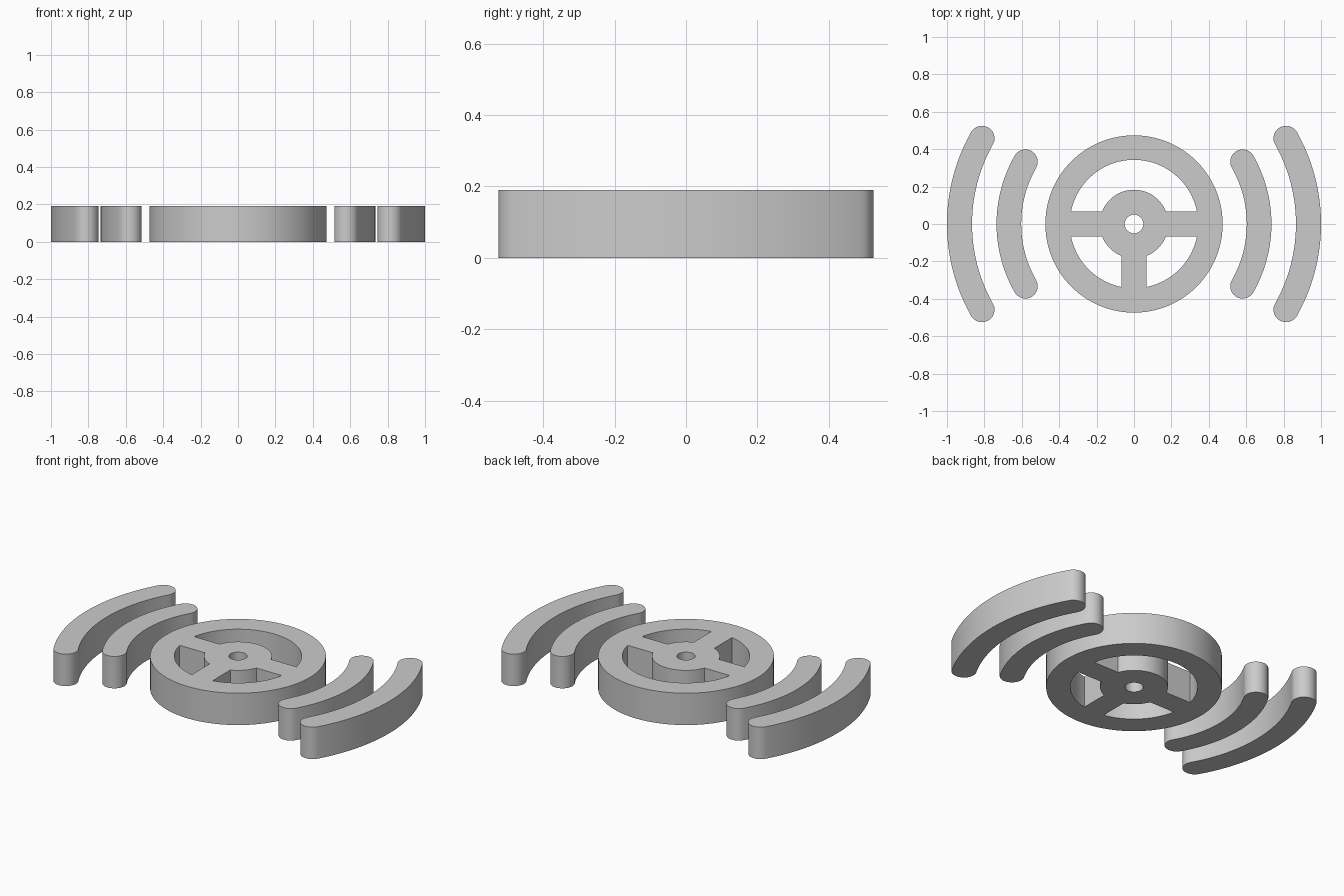
import bpy
import bmesh
from math import pi, sin, cos, asin, radians

old = bpy.data.objects.get("Cube")
if old:
    bpy.data.objects.remove(old, do_unlink=True)

HEIGHT = 0.19
RIM_OUT, RIM_IN, HUB, BORE = 0.474, 0.343, 0.183, 0.05
SPOKE_HALF = 0.068

grey = bpy.data.materials.new("plain grey")
grey.use_nodes = True
grey.diffuse_color = (0.6, 0.6, 0.6, 1)
grey.node_tree.nodes["Principled BSDF"].inputs["Base Color"].default_value = (0.6, 0.6, 0.6, 1)


def arc(radius, start, end, steps, cx=0, cy=0):
    angles = [start + (end - start) * i / steps for i in range(steps + 1)]
    return [(cx + radius * cos(a), cy + radius * sin(a)) for a in angles]


def circle(radius, steps):
    return arc(radius, 0, 2 * pi, steps)[:-1]


def slab(name, outlines):
    """Fill flat outlines (inner loops become holes) and give them thickness."""
    curve = bpy.data.curves.new(name, "CURVE")
    curve.dimensions = "2D"
    curve.fill_mode = "BOTH"
    curve.extrude = HEIGHT / 2
    for outline in outlines:
        spline = curve.splines.new("POLY")
        spline.points.add(len(outline) - 1)
        for point, (x, y) in zip(spline.points, outline):
            point.co = (x, y, HEIGHT / 2, 1)
        spline.use_cyclic_u = True
    temp = bpy.data.objects.new(name + " outline", curve)
    bpy.context.collection.objects.link(temp)
    bpy.context.view_layer.update()
    mesh = bpy.data.meshes.new_from_object(temp.evaluated_get(bpy.context.evaluated_depsgraph_get()))
    bpy.data.objects.remove(temp, do_unlink=True)

    # Weld the caps to the walls and rest the part on the ground
    bm = bmesh.new()
    bm.from_mesh(mesh)
    bmesh.ops.remove_doubles(bm, verts=bm.verts, dist=0.0002)
    bmesh.ops.recalc_face_normals(bm, faces=bm.faces)
    low = min(v.co.z for v in bm.verts)
    bmesh.ops.translate(bm, verts=bm.verts, vec=(0, 0, -low))
    bm.to_mesh(mesh)
    bm.free()
    mesh.name = name
    mesh.materials.clear()
    mesh.materials.append(grey)
    obj = bpy.data.objects.new(name, mesh)
    bpy.context.collection.objects.link(obj)
    bpy.ops.object.select_all(action="DESELECT")
    obj.select_set(True)
    bpy.context.view_layer.objects.active = obj
    bpy.ops.object.shade_smooth_by_angle(angle=radians(30))
    return obj


def window(start, end, steps):
    """Opening between two spokes, bounded by the rim and the hub."""
    a, b = asin(SPOKE_HALF / RIM_IN), asin(SPOKE_HALF / HUB)
    return arc(RIM_IN, start + a, end - a, steps) + arc(HUB, end - b, start + b, steps)


def curved_bar(name, radius, half_width, half_angle, side):
    """Arc-shaped bar with rounded ends; side is 1 for left, -1 for right."""
    t = half_angle
    x, y = radius * cos(t), radius * sin(t)
    outline = arc(radius + half_width, -t, t, 32)
    outline += arc(half_width, t, t + pi, 20, x, y)[1:]
    outline += arc(radius - half_width, t, -t, 32)[1:]
    outline += arc(half_width, pi - t, 2 * pi - t, 20, x, -y)[1:-1]
    return slab(name, [[(side * px, py) for px, py in outline]])


# Wheel with one large and two small openings and a centre bore
slab("steering_wheel", [
    circle(RIM_OUT, 96),
    window(0, pi, 48),
    window(pi, 1.5 * pi, 24),
    window(1.5 * pi, 2 * pi, 24),
    circle(BORE, 40),
])

# Paired curved bars on both sides
for side, label in ((1, "left"), (-1, "right")):
    curved_bar(label + "_inner_bar", 0.669, 0.066, radians(29.8), side)
    curved_bar(label + "_outer_bar", 0.933, 0.067, radians(29.4), side)
